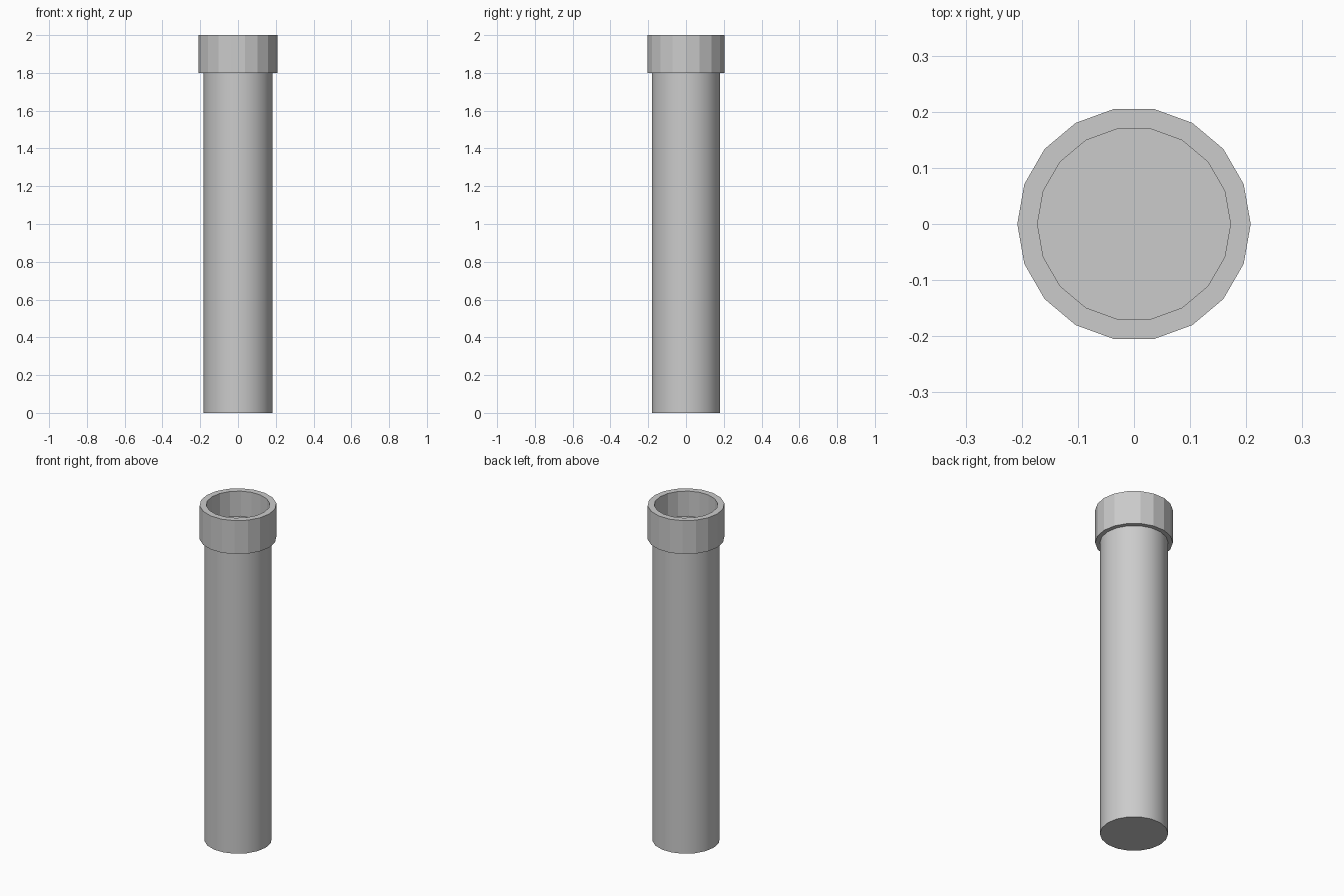
import bpy, bmesh, math

if "Cube" in bpy.data.objects:
    bpy.data.objects.remove(bpy.data.objects["Cube"])

SIDES = 18


def lathe(name, profile, cap_start=False, cap_end=False, smooth=False):
    """Revolve (radius, z) points around z into an 18-sided object."""
    bm = bmesh.new()
    rings = []
    for r, z in profile:
        rings.append([bm.verts.new((r * math.cos(math.tau * i / SIDES),
                                    r * math.sin(math.tau * i / SIDES), z))
                      for i in range(SIDES)])
    for a, b in zip(rings, rings[1:]):
        for i in range(SIDES):
            j = (i + 1) % SIDES
            bm.faces.new((a[i], a[j], b[j], b[i]))
    if cap_start:
        bm.faces.new(rings[0][::-1])
    if cap_end:
        bm.faces.new(rings[-1])
    mesh = bpy.data.meshes.new(name)
    bm.to_mesh(mesh)
    bm.free()
    obj = bpy.data.objects.new(name, mesh)
    bpy.context.collection.objects.link(obj)
    if smooth:
        bpy.context.view_layer.objects.active = obj
        obj.select_set(True)
        bpy.ops.object.shade_smooth_by_angle(angle=math.radians(30))
        obj.select_set(False)
    return obj


# Long smooth shaft, closed at the bottom
lathe("shaft", [(0.183, 0), (0.183, 1.8)], cap_start=True, smooth=True)

# Faceted collar with a shallow recess in its top
lathe("collar", [(0.183, 1.8), (0.208, 1.8), (0.208, 2.0),
                 (0.172, 2.0), (0.172, 1.85)], cap_end=True)
